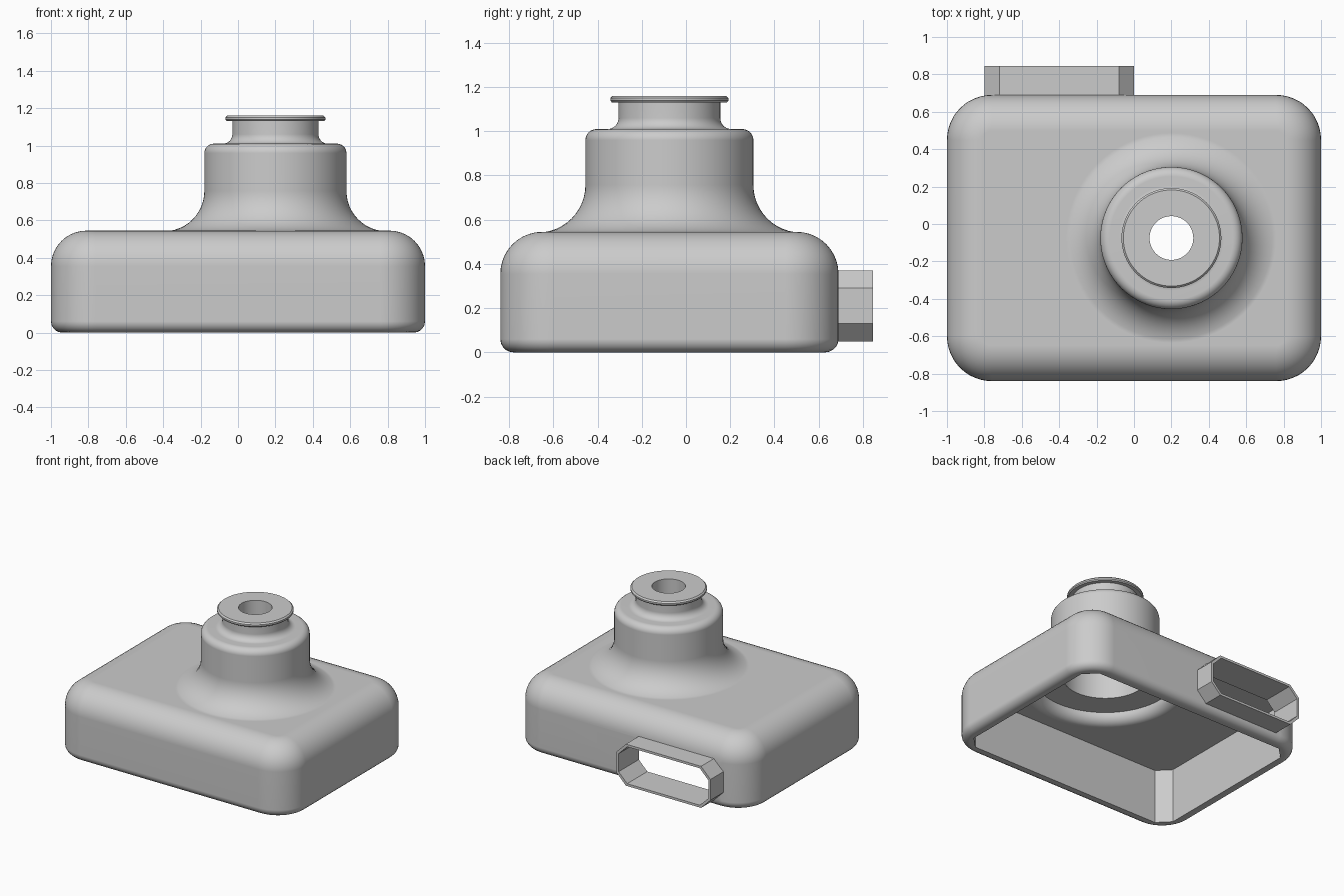
import bpy, bmesh
from math import sin, cos, pi, radians

old = bpy.data.objects.get("Cube")
if old:
    bpy.data.objects.remove(old, do_unlink=True)

grey = bpy.data.materials.new("plain grey")
grey.use_nodes = True
colour = (0.6, 0.6, 0.6, 1)
grey.diffuse_color = colour
grey.node_tree.nodes["Principled BSDF"].inputs["Base Color"].default_value = colour

NECK_X, NECK_Y = 0.2, -0.075
BODY_Y = -0.075


def arc(cx, cz, r, start, end, steps=8):
    """Points on a circular arc, angles in degrees."""
    angles = [radians(start + (end - start) * i / steps) for i in range(steps + 1)]
    return [(cx + r * cos(a), cz + r * sin(a)) for a in angles]


def loft(name, rings, closed=False):
    """Skin a list of equal-length rings; cap the ends or join them in a loop."""
    bm = bmesh.new()
    loops = [[bm.verts.new(p) for p in ring] for ring in rings]
    pairs = list(zip(loops, loops[1:] + loops[:1])) if closed else list(zip(loops, loops[1:]))
    for a, b in pairs:
        for i in range(len(a)):
            j = (i + 1) % len(a)
            bm.faces.new((a[i], a[j], b[j], b[i]))
    if not closed:
        bm.faces.new(loops[0][::-1])
        bm.faces.new(loops[-1])
    bmesh.ops.recalc_face_normals(bm, faces=bm.faces)
    mesh = bpy.data.meshes.new(name)
    bm.to_mesh(mesh)
    bm.free()
    mesh.materials.append(grey)
    obj = bpy.data.objects.new(name, mesh)
    bpy.context.collection.objects.link(obj)
    return obj


def rounded_ring(hx, hy, r, z, steps):
    """Rectangle with rounded corners (steps=1 gives chamfers)."""
    points = []
    for k, (sx, sy) in enumerate([(1, 1), (-1, 1), (-1, -1), (1, -1)]):
        corner = arc(sx * (hx - r), sy * (hy - r), r, 90 * k, 90 * k + 90, steps)
        points += [(x, y + BODY_Y, z) for x, y in corner]
    return points


def lathe(name, profile, sides=72):
    """Solid of revolution around the neck axis."""
    turn = [2 * pi * i / sides for i in range(sides)]
    return loft(name, [[(NECK_X + r * cos(a), NECK_Y + r * sin(a), z) for a in turn]
                       for r, z in profile])


def octagon(y, shrink):
    """Chamfered slot outline in the xz plane."""
    hx, hz, c = 0.4 - shrink, 0.16 - shrink, 0.08 - 0.4 * shrink
    half = [(hx, hz - c), (hx - c, hz), (c - hx, hz), (-hx, hz - c)]
    return [(x - 0.4, y, z + 0.21) for x, z in half + [(-x, -z) for x, z in half]]


def combine(target, tool, operation):
    mod = target.modifiers.new(operation.lower(), "BOOLEAN")
    mod.operation, mod.solver, mod.object = operation, "EXACT", tool
    bpy.context.view_layer.objects.active = target
    bpy.ops.object.modifier_apply(modifier=mod.name)
    bpy.data.objects.remove(tool, do_unlink=True)


def finish(obj, angle):
    bpy.ops.object.select_all(action="DESELECT")
    obj.select_set(True)
    bpy.context.view_layer.objects.active = obj
    bpy.ops.object.shade_smooth_by_angle(angle=radians(angle))


# Rounded box body: small bottom edge, wide top edge
side = arc(0.94, 0.06, 0.06, -90, 0, 5) + arc(0.81, 0.355, 0.19, 0, 90, 10)
body = loft("hollow_body", [rounded_ring(x, x - 0.235, x - 0.76, z, 12) for x, z in side])

# Flared neck with shoulder, collar and flange
neck_profile = [(0.6, 0.45), (0.6, 0.54)]
neck_profile += arc(0.595, 0.757, 0.215, 270, 180, 12)
neck_profile += arc(0.33, 0.96, 0.05, 0, 90, 6)
neck_profile += arc(0.28, 1.06, 0.05, 270, 180, 6)
neck_profile += [(0.23, 1.13), (0.26, 1.13), (0.267, 1.138), (0.267, 1.15), (0.257, 1.16)]
combine(body, lathe("neck", neck_profile), "UNION")

# Cavity open at the bottom, with chamfered corners
cavity = loft("cavity", [rounded_ring(0.91, 0.675, 0.09, z, 1) for z in (-0.1, 0.42)])
combine(body, cavity, "DIFFERENCE")

# Stepped bore through the neck
bore = [(0.58, 0.4)] + arc(0.58, 0.5, 0.08, 270, 180, 6)
bore += [(0.3, 0.5), (0.3, 0.93), (0.117, 0.93), (0.117, 1.3)]
combine(body, lathe("bore", bore), "DIFFERENCE")

# Slot through the back wall
combine(body, loft("slot", [octagon(y, 0.01) for y in (0.5, 0.9)]), "DIFFERENCE")
finish(body, 32)
weighted = body.modifiers.new("even_shading", "WEIGHTED_NORMAL")
weighted.keep_sharp = True

# Thin spout around the slot
spout = loft("back_spout", [octagon(0.6, 0), octagon(0.845, 0),
                            octagon(0.845, 0.018), octagon(0.6, 0.018)], closed=True)
finish(spout, 20)
